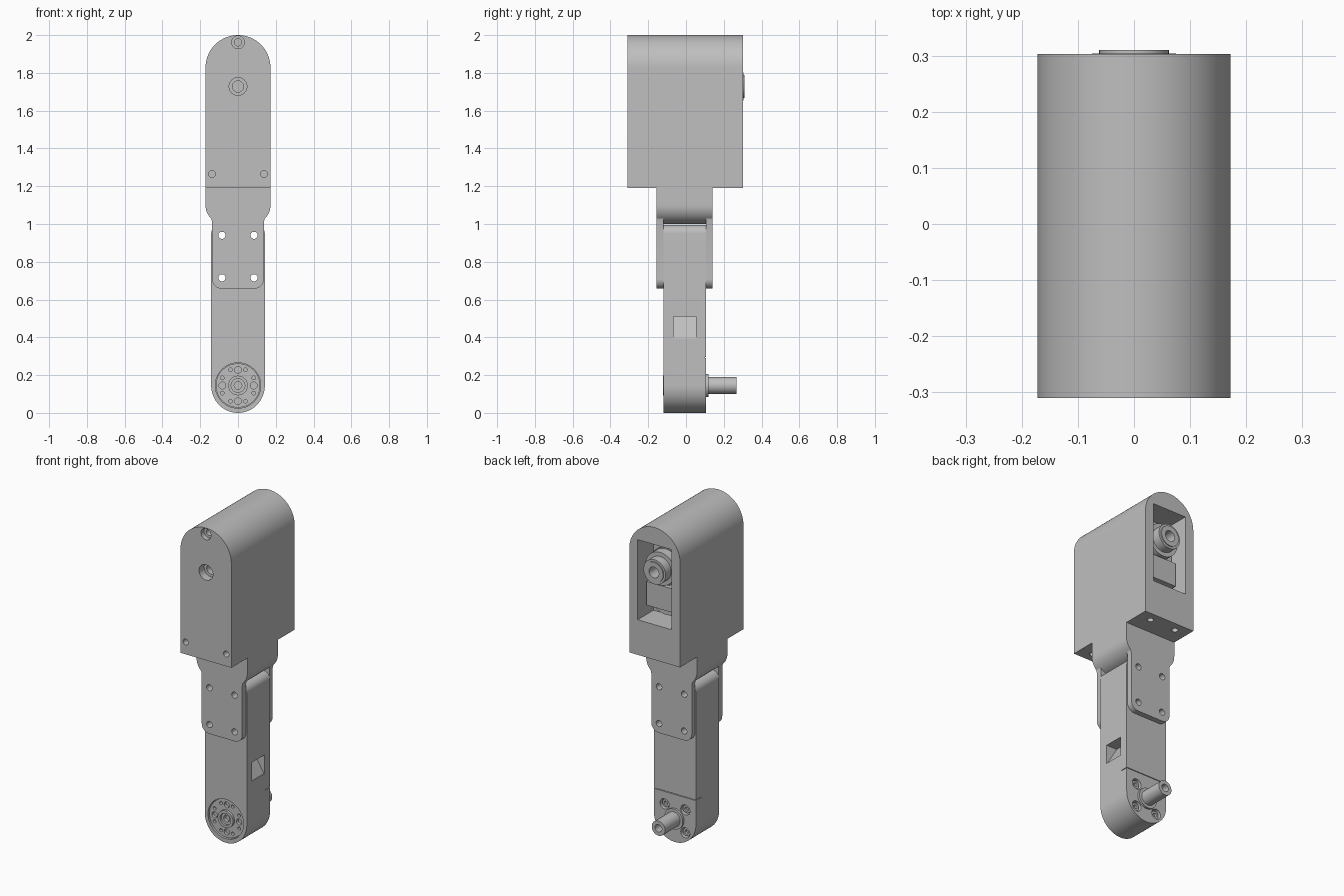
import bpy, bmesh
from math import cos, sin, radians
from mathutils import Vector

cube = bpy.data.objects.get("Cube")
if cube:
    bpy.data.objects.remove(cube, do_unlink=True)

GREY = (0.52, 0.52, 0.52, 1)
grey = bpy.data.materials.new("matte grey")
grey.use_nodes = True
grey.diffuse_color = GREY
grey.node_tree.nodes["Principled BSDF"].inputs["Base Color"].default_value = GREY
PIVOT, BORE = 0.145, 1.728     # heights of the lower and upper axles


def extrude(name, points, along):
    """Close a planar outline and extrude it along a vector."""
    bm = bmesh.new()
    face = bm.faces.new([bm.verts.new(p) for p in points])
    grown = bmesh.ops.extrude_face_region(bm, geom=[face])["geom"]
    bmesh.ops.translate(bm, vec=Vector(along),
                        verts=[v for v in grown if isinstance(v, bmesh.types.BMVert)])
    bmesh.ops.recalc_face_normals(bm, faces=bm.faces)
    mesh = bpy.data.meshes.new(name)
    bm.to_mesh(mesh)
    bm.free()
    mesh.materials.append(grey)
    obj = bpy.data.objects.new(name, mesh)
    bpy.context.collection.objects.link(obj)
    return obj


def slab(name, outline, y0, y1):
    return extrude(name, [(x, y0, z) for x, z in outline], (0, y1 - y0, 0))


def arc(cx, cz, r, a0, a1, n=16):
    angles = [radians(a0 + (a1 - a0) * i / n) for i in range(n + 1)]
    return [(cx + r * cos(a), cz + r * sin(a)) for a in angles]


def mirrored(half):
    """Complete a right-hand outline across x = 0."""
    return half + [(-x, z) for x, z in reversed(half) if x > 1e-5]


def rect(w, z0, z1):
    return mirrored([(w, z0), (w, z1)])


def rod(name, x, z, r, y0, y1):
    return slab(name, arc(x, z, r, 0, 352.5, 47), y0, y1)


def upright_rod(x, y, r, z0, z1):
    return extrude("cutter", [(a, b, z0) for a, b in arc(x, y, r, 0, 345, 23)],
                   (0, 0, z1 - z0))


def combine(obj, others, operation="DIFFERENCE"):
    bpy.context.view_layer.objects.active = obj
    for other in others:
        mod = obj.modifiers.new("cut", "BOOLEAN")
        mod.operation = operation
        mod.solver = "EXACT"
        mod.object = other
        bpy.ops.object.modifier_apply(modifier=mod.name)
        bpy.data.objects.remove(other, do_unlink=True)


def hole(x, z, r, y0, y1):
    return rod("cutter", x, z, r, y0, y1)


# Upper housing with domed top, rear window and screw holes
housing = slab("upper_housing",
               mirrored([(0.172, 1.19)] + arc(0, 1.828, 0.172, 0, 90, 24)), -0.31, 0.303)
cuts = [slab("cutter", rect(0.115, 1.405, 1.895), 0.15, 0.4),
        hole(0, BORE, 0.047, -0.4, -0.26), hole(0, BORE, 0.03, -0.3, -0.2),
        hole(0, 1.962, 0.034, -0.4, -0.28), hole(0, 1.962, 0.019, -0.3, -0.2)]
for s in (-1, 1):
    cuts.append(hole(s * 0.137, 1.265, 0.018, -0.4, -0.25))
    for y in (-0.25, 0.245):
        cuts.append(upright_rod(s * 0.088, y, 0.018, 1.1, 1.23))
combine(housing, cuts)

# Drive unit seen inside the rear window
slab("drive_case", mirrored(arc(0, 1.53, 0.105, -90, 0) + arc(0, BORE, 0.105, 0, 90)),
     0.14, 0.195)
slab("drive_block", rect(0.098, 1.475, 1.62), 0.15, 0.24)
rod("drive_boss", 0, 1.635, 0.04, 0.15, 0.215)
collar = rod("drive_collar", 0, BORE, 0.1, 0.15, 0.25)
combine(collar, [rod("flange", 0, BORE, 0.075, 0.2, 0.304),
                 rod("lip", 0, BORE, 0.062, 0.25, 0.31)], "UNION")
combine(collar, [hole(0, BORE, 0.033, 0.2, 0.4)])

# Forked bracket: rounded neck above, two screw plates below
bracket = slab("fork_bracket", mirrored(
    [(0.172, 1.22)] + arc(0.072, 1.1, 0.1, 0, -46)
    + [(0.137, 1.01)] + arc(0.087, 0.708, 0.05, 0, -90)), -0.155, 0.14)
slot = slab("cutter", mirrored([(0.3, 0.6), (0.3, 1.03)]
                               + arc(0.072, 1.1, 0.1, -44.4, -90)), -0.118, 0.107)
screws = [hole(s * 0.085, z, 0.019, -0.3, 0.3) for s in (-1, 1) for z in (0.715, 0.94)]
combine(bracket, [slot] + screws)

# Lower arm with round foot, horn recess, side pocket and cover seam
arm = slab("lower_arm", mirrored(
    arc(0, PIVOT, 0.142, -90, 0, 24) + arc(0.097, 0.95, 0.045, 0, 90)), -0.118, 0.107)
# the foot drops to the ground plane
for v in arm.data.vertices:
    if v.co.z < PIVOT:
        v.co.z = PIVOT - (PIVOT - v.co.z) * PIVOT / 0.142
cuts = [hole(s * 0.085, z, 0.019, -0.3, 0.3) for s in (-1, 1) for z in (0.715, 0.94)]
cuts.append(hole(0, PIVOT, 0.12, -0.2, -0.09))
cuts.append(slab("cutter", [(0.145, 0.395), (0.145, 0.51), (0.07, 0.51), (0.138, 0.395)],
                 -0.065, 0.053))
cuts.append(slab("cutter", rect(0.2, 0.291, 0.295), 0.1, 0.2))
for s in (-1, 1):
    cuts.append(slab("cutter", [(s * 0.137, 0.291), (s * 0.2, 0.291),
                                (s * 0.2, 0.295), (s * 0.137, 0.295)], 0.06, 0.2))
    for t in (-1, 1):
        cuts.append(hole(s * 0.07, PIVOT + t * 0.07, 0.031, 0.075, 0.2))
combine(arm, cuts)

# Cap screws sunk in the back of the foot
for s in (-1, 1):
    for t in (-1, 1):
        screw = rod("cap_screw", s * 0.07, PIVOT + t * 0.07, 0.024, 0.07, 0.095)
        combine(screw, [hole(s * 0.07, PIVOT + t * 0.07, 0.012, 0.08, 0.2)])

# Output horn on the front of the foot
horn = rod("output_horn", 0, PIVOT, 0.117, -0.108, -0.08)
combine(horn, [rod("hub", 0, PIVOT, 0.052, -0.123, -0.085)], "UNION")
cuts = [hole(0, PIVOT, 0.036, -0.2, -0.11), hole(0, PIVOT, 0.02, -0.2, -0.09)]
for turn in range(4):
    c, s = round(cos(radians(90 * turn))), round(sin(radians(90 * turn)))
    cuts.append(hole(0.083 * c, PIVOT + 0.083 * s, 0.018, -0.2, -0.09))
    for side in (-0.04, 0.04):
        cuts.append(hole(0.083 * c - side * s, PIVOT + 0.083 * s + side * c,
                         0.0095, -0.2, -0.09))
combine(horn, cuts)

# Rear axle stub
axle = rod("axle_stub", 0, PIVOT, 0.062, 0.09, 0.12)
combine(axle, [rod("shaft", 0, PIVOT, 0.045, 0.1, 0.267)], "UNION")
combine(axle, [hole(0, PIVOT, 0.023, 0.18, 0.4)])

# Smooth the round walls while keeping edges crisp
bpy.ops.object.select_all(action="DESELECT")
for obj in bpy.context.collection.objects:
    if obj.type == "MESH" and grey.name in obj.data.materials:
        obj.select_set(True)
        bpy.context.view_layer.objects.active = obj
bpy.ops.object.shade_smooth_by_angle(angle=radians(30))
